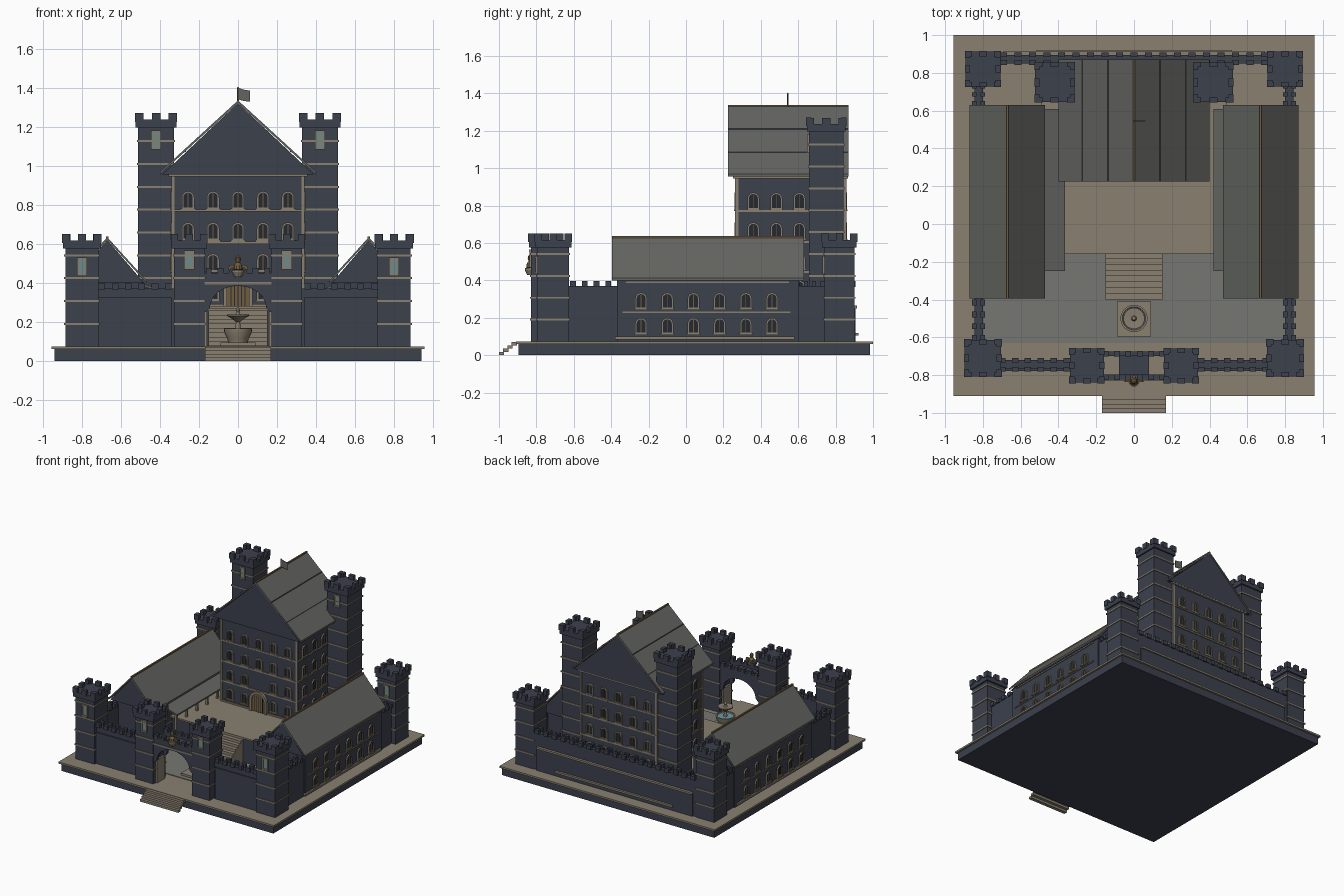
import bpy, bmesh, math
from mathutils import Matrix, Vector

if "Cube" in bpy.data.objects:
    bpy.data.objects.remove(bpy.data.objects["Cube"])

def mat(name, r, g, b):
    m = bpy.data.materials.new(name)
    m.diffuse_color = (r, g, b, 1)
    m.use_nodes = True
    m.node_tree.nodes["Principled BSDF"].inputs["Base Color"].default_value = m.diffuse_color
    return m

STONE = mat("slate_stone", .045, .052, .073)
SAND = mat("sandstone", .25, .215, .16)
ROOF = mat("roof_slate", .125, .13, .118)
PAVE = mat("paving", .18, .185, .17)
DARK = mat("dark_glass", .018, .022, .03)
GLASS = mat("pale_glass", .16, .26, .26)
GOLD = mat("bronze", .17, .11, .05)
WATER = mat("water", .15, .32, .38)

def finish(name, bm, m):
    bmesh.ops.recalc_face_normals(bm, faces=bm.faces)
    me = bpy.data.meshes.new(name)
    bm.to_mesh(me)
    bm.free()
    me.materials.append(m)
    ob = bpy.data.objects.new(name, me)
    bpy.context.collection.objects.link(ob)
    return ob

def boxes(name, m, bs):
    """one object from boxes (x0, x1, y0, y1, z0, z1)"""
    bm = bmesh.new()
    for x0, x1, y0, y1, z0, z1 in bs:
        M = Matrix.Translation(((x0+x1)/2, (y0+y1)/2, (z0+z1)/2)) @ Matrix.Diagonal((x1-x0, y1-y0, z1-z0, 1))
        bmesh.ops.create_cube(bm, size=1, matrix=M)
    return finish(name, bm, m)

def mirror(bs):
    return bs + [(-b[1], -b[0], *b[2:]) for b in bs]

def prism(bm, pts, depth, M):
    """extrude a 2D outline (u, v) towards local -y; M places it"""
    a = [bm.verts.new(M @ Vector((u, 0, v))) for u, v in pts]
    b = [bm.verts.new(M @ Vector((u, -depth, v))) for u, v in pts]
    bm.faces.new(a)
    bm.faces.new(b[::-1])
    for i in range(len(a)):
        j = (i+1) % len(a)
        bm.faces.new((a[i], a[j], b[j], b[i]))

def ring(bm, outer, inner, depth, M):
    L = [[bm.verts.new(M @ Vector((u, -d, v))) for u, v in p]
         for p, d in ((outer, 0), (outer, depth), (inner, depth), (inner, 0))]
    n = len(outer)
    for A, B in zip(L, L[1:]):
        for i in range(n):
            j = (i+1) % n
            bm.faces.new((A[i], A[j], B[j], B[i]))

def arch(w, h, n=8):
    """round-topped outline, half width w, total height h"""
    return [(-w, 0), (w, 0)] + [(w*math.cos(t*math.pi/n), h-w+w*math.sin(t*math.pi/n)) for t in range(n+1)]

def extrude_y(name, m, pts, y0, y1):
    bm = bmesh.new()
    prism(bm, pts, y1-y0, Matrix.Translation((0, y1, 0)))
    return finish(name, bm, m)

def lathe(name, m, prof, loc, n=20):
    bm = bmesh.new()
    vs = [bm.verts.new((r, 0, z)) for r, z in prof]
    es = [bm.edges.new(e) for e in zip(vs, vs[1:])]
    bmesh.ops.spin(bm, geom=vs+es, cent=(0, 0, 0), axis=(0, 0, 1), angle=2*math.pi, steps=n)
    bmesh.ops.remove_doubles(bm, verts=bm.verts, dist=1e-4)
    bmesh.ops.translate(bm, verts=bm.verts, vec=loc)
    return finish(name, bm, m)

def windows(name, spots, w, h):
    """spots: (x, y, z, facing angle); 0 faces the front"""
    f, p, g = bmesh.new(), bmesh.new(), bmesh.new()
    for x, y, z, a in spots:
        M = Matrix.Translation((x, y, z)) @ Matrix.Rotation(a, 4, 'Z')
        inner = [(u, v+.006) for u, v in arch(w-.008, h-.014)]
        ring(f, arch(w, h), inner, .010, M)
        prism(f, [(-w-.006, -.008), (w+.006, -.008), (w+.006, 0), (-w-.006, 0)], .014, M)
        prism(p, inner, .003, M)
        prism(g, [(-.002, .006), (.002, .006), (.002, h-.01), (-.002, h-.01)], .006, M)
    finish(name+"_frames", f, SAND)
    finish(name+"_panes", p, DARK)
    finish(name+"_mullions", g, GOLD)

def merlons(p, q, fixed, half, axis, z, n, h=.032):
    s = (q-p)/(2*n-1)
    out = []
    for i in range(n):
        a, b = p+2*i*s, p+(2*i+1)*s
        c, d = fixed-half, fixed+half
        out.append((a, b, c, d, z, z+h) if axis == 'x' else (c, d, a, b, z, z+h))
    return out

def tower(name, x, y, r, top, wz):
    R = r+.012
    bs = [(x-r, x+r, y-r, y+r, .07, top-.07), (x-R, x+R, y-R, y+R, top-.075, top-.033)]
    for s in (-1, 1):
        bs += merlons(x-R-.004, x+R+.004, y+s*(R-.01), .014, 'x', top-.045, 3, .045)
        bs += merlons(y-R-.004, y+R+.004, x+s*(R-.01), .014, 'y', top-.045, 3, .0445)
    boxes(name, STONE, bs)
    z, bands, e = .185, [], r+.006
    while z < top-.08:
        bands.append((x-e, x+e, y-e, y+e, z, z+.010))
        z += .117
    boxes(name+"_bands", SAND, bands)
    f = y-r
    boxes(name+"_window_frame", SAND, [(x-.026, x-.016, f-.01, f, wz, wz+.085), (x+.016, x+.026, f-.01, f, wz, wz+.085),
          (x-.026, x+.026, f-.011, f, wz-.006, wz+.006), (x-.026, x+.026, f-.011, f, wz+.079, wz+.09)])
    boxes(name+"_window_glass", GLASS, [(x-.016, x+.016, f-.004, f, wz, wz+.08)])

# base, paving and front steps
boxes("base", STONE, [(-.94, .94, -.895, .985, 0, .062)])
boxes("base_cap", SAND, [(-.955, .955, -.91, 1, .06, .074)])
boxes("courtyard_paving", PAVE, [(-.84, .84, -.63, -.1, .07, .079)])
boxes("front_steps", SAND, [(-.17, .17, -1+.0225*i, -.972+.0225*i, .0175*i, .0175*i+.018) for i in range(4)])

# terrace and its stairs
boxes("terrace", STONE, [(-.48, .48, -.15, .84, .07, .27)])
boxes("terrace_cap", SAND, [(-.49, .49, -.16, .84, .268, .28)])
boxes("terrace_stairs", SAND, [(-.15, .15, -.40+.031*i, -.12, .07, .079+.0223*(i+1)) for i in range(9)])

# towers
for s, side in ((-1, "left"), (1, "right")):
    tower(f"front_{side}_tower", s*.80, -.71, .085, .65, .44)
    tower(f"back_{side}_tower", s*.80, .82, .08, .65, .44)
    tower(f"gate_{side}_tower", s*.25, -.75, .078, .65, .475)
    tower(f"keep_{side}_tower", s*.42, .75, .092, 1.27, 1.09)

# curtain walls with battlements
fw = [(.32, .74, -.768, -.72, .07, .37), (.34, .73, -.778, -.72, .07, .325)]
for y in (-.768, -.722):
    fw += merlons(.34, .715, y, .012, 'x', .365, 6)
boxes("front_walls", STONE, mirror(fw))
sw = [(.80, .845, -.64, .76, .07, .37)]
for x in (.845, .80):
    sw += merlons(-.62, -.40, x, .012, 'y', .365, 4) + merlons(.63, .74, x, .012, 'y', .365, 3)
boxes("side_walls", STONE, mirror(sw))
bw = [(-.74, .74, .85, .895, .07, .37)]
for y in (.895, .855):
    bw += merlons(-.71, .71, y, .012, 'x', .365, 19)
boxes("back_wall", STONE, bw)
boxes("back_wall_ledges", SAND, [(-.69, .69, .87, .915, .25, .265), (-.52, .52, .87, .922, .105, .12)])
boxes("back_wall_plinth", STONE, [(-.69, .69, .87, .905, .07, .25)])

# gatehouse arches, deck and battlements
span = [(-.175, .45), (-.175, .25), (-.165, .25)]
span += [(-.145*math.cos(t*math.pi/12), .27+.115*math.sin(t*math.pi/12)) for t in range(13)]
span += [(.165, .25), (.175, .25), (.175, .45)]
for n, y in (("front", -.823), ("back", -.70)):
    extrude_y(f"gate_{n}_arch", STONE, span, y, y+.025)
boxes("gate_deck", STONE, [(-.08, .08, -.80, -.69, .39, .43)])
boxes("gate_battlements", STONE, merlons(-.165, .165, -.812, .015, 'x', .445, 6, .03) + merlons(-.165, .165, -.687, .015, 'x', .445, 6, .03))
boxes("gate_lintel", SAND, [(-.172, .172, -.829, -.82, .392, .404)])
boxes("gate_jambs", SAND, mirror([(.158, .176, -.80, -.70, .07, .26)]))

# carved guardian above the gate
lathe("guardian_pedestal", SAND, [(0, .43), (.018, .43), (.03, .455), (.03, .465), (0, .465)], (0, -.832, 0), 12)
lathe("guardian_body", GOLD, [(0, .465), (.024, .468), (.02, .49), (.01, .505), (.015, .515), (.013, .53), (0, .54)], (0, -.832, 0), 10)
boxes("guardian_wings", GOLD, mirror([(.015, .045, -.836, -.826, .475, .492), (.035, .05, -.836, -.826, .465, .48)]))

# side wings: body, gable, roof, windows
def gable(name, cx, half, z0, z1, y0, y1, t=.014):
    extrude_y(name+"_gable", STONE, [(cx-half+.012, z0), (cx+half-.012, z0), (cx, z1-.014)], y0+.004, y1-.004)
    extrude_y(name+"_roof", ROOF, [(cx-half, z0), (cx, z1-t), (cx+half, z0), (cx+half, z0+t), (cx, z1), (cx-half, z0+t)], y0, y1)
    boxes(name+"_ridge", GOLD, [(cx-.006, cx+.006, y0, y1, z1-.008, z1+.004)])

for s, side in ((-1, "left"), (1, "right")):
    gable(f"{side}_wing", s*.67, .20, .40, .634, -.395, .63)
    inner = .365 if s < 0 else .42
    extrude_y(f"{side}_gallery_roof", ROOF, [(s*.50, .385), (s*inner, .345), (s*inner, .357), (s*.50, .398)], -.25, .61)
    boxes(f"{side}_gallery_posts", SAND, [(s*(inner+.02)-.008, s*(inner+.02)+.008, -.24+.13*i, -.224+.13*i, .075, .35) for i in range(6)])
    a = s*math.pi/2
    ys = [-.24+.14*i for i in range(6)]
    windows(f"{side}_wing_outer", [(s*.855, y, z, a) for y in ys for z in (.115, .25)], .032, .085)
    windows(f"{side}_wing_inner", [(s*.49, y, z, -a) for y in ys for z in (.115, .28)], .03, .08)
boxes("wing_bodies", STONE, mirror([(.49, .855, -.37, .605, .07, .405)]))
boxes("wing_bands", SAND, mirror([(.48, .862, -.34, .56, .226, .234), (.48, .868, -.38, .58, .085, .10),
                                  (.48, .862, -.32, .55, .385, .395)]))

# keep
boxes("keep_body", STONE, [(-.335, .335, .27, .85, .07, .96)])
boxes("keep_bands", SAND, [(-.343, .343, .262, .858, z, z+.011) for z in (.28, .44, .60, .765)] + [(-.355, .355, .25, .865, .945, .962)])
boxes("keep_corners", SAND, mirror([(.325, .342, .263, .28, .28, .95), (.325, .342, .84, .857, .28, .95)]))
gable("keep", 0, .40, .955, 1.335, .225, .87)
boxes("keep_roof_seams", STONE, mirror([(x-.004, x+.004, .225, .87, z-.012, z+.003) for x, z in ((.135, 1.209), (.27, 1.083))]))
rows, cols = (.46, .62, .78), (-.256, -.128, .128, .256)
spots = [(x, .27, z, 0) for x in cols for z in rows + (.31,)] + [(0, .27, z, 0) for z in rows[1:]]
spots += [(x, .85, z, math.pi) for x in (-.256, -.128, 0, .128, .256) for z in rows + (.31,)]
spots += [(s*.335, y, z, s*math.pi/2) for s in (-1, 1) for y in (.36, .483, .606) for z in rows + (.31,)]
windows("keep", spots, .032, .09)

# keep door
bm = bmesh.new()
M = Matrix.Translation((0, .27, .28))
ring(bm, arch(.075, .165, 12), arch(.056, .146, 12), .022, M)
finish("door_frame", bm, SAND)
bm = bmesh.new()
prism(bm, arch(.057, .146, 12), .01, M)
finish("door", bm, GOLD)
boxes("door_planks", DARK, [(x-.0015, x+.0015, .257, .262, .28, .40) for x in (-.036, -.018, 0, .018, .036)])

# flag
lathe("flag_pole", GOLD, [(0, 1.32), (.004, 1.32), (.004, 1.4), (0, 1.405)], (0, .545, 0), 8)
extrude_y("flag", ROOF, [(0, 1.34), (.03, 1.332), (.062, 1.328), (.062, 1.385), (.03, 1.39), (0, 1.4)], .543, .547)

# fountain
boxes("fountain_plinth", SAND, [(-.09, .09, -.595, -.41, .07, .095)])
o = lathe("fountain", SAND, [(0, .095), (.05, .095), (.055, .115), (.07, .145), (.072, .165), (.062, .165), (.055, .15), (.014, .15),
          (.011, .20), (.03, .215), (.055, .23), (.056, .238), (.014, .235), (.008, .25), (.011, .26), (0, .278)], (0, -.5, 0), 24)
lathe("fountain_water", WATER, [(0, .158), (.064, .158)], (0, -.5, 0), 24)
bpy.context.view_layer.objects.active = o
o.select_set(True)
bpy.ops.object.shade_smooth_by_angle()
